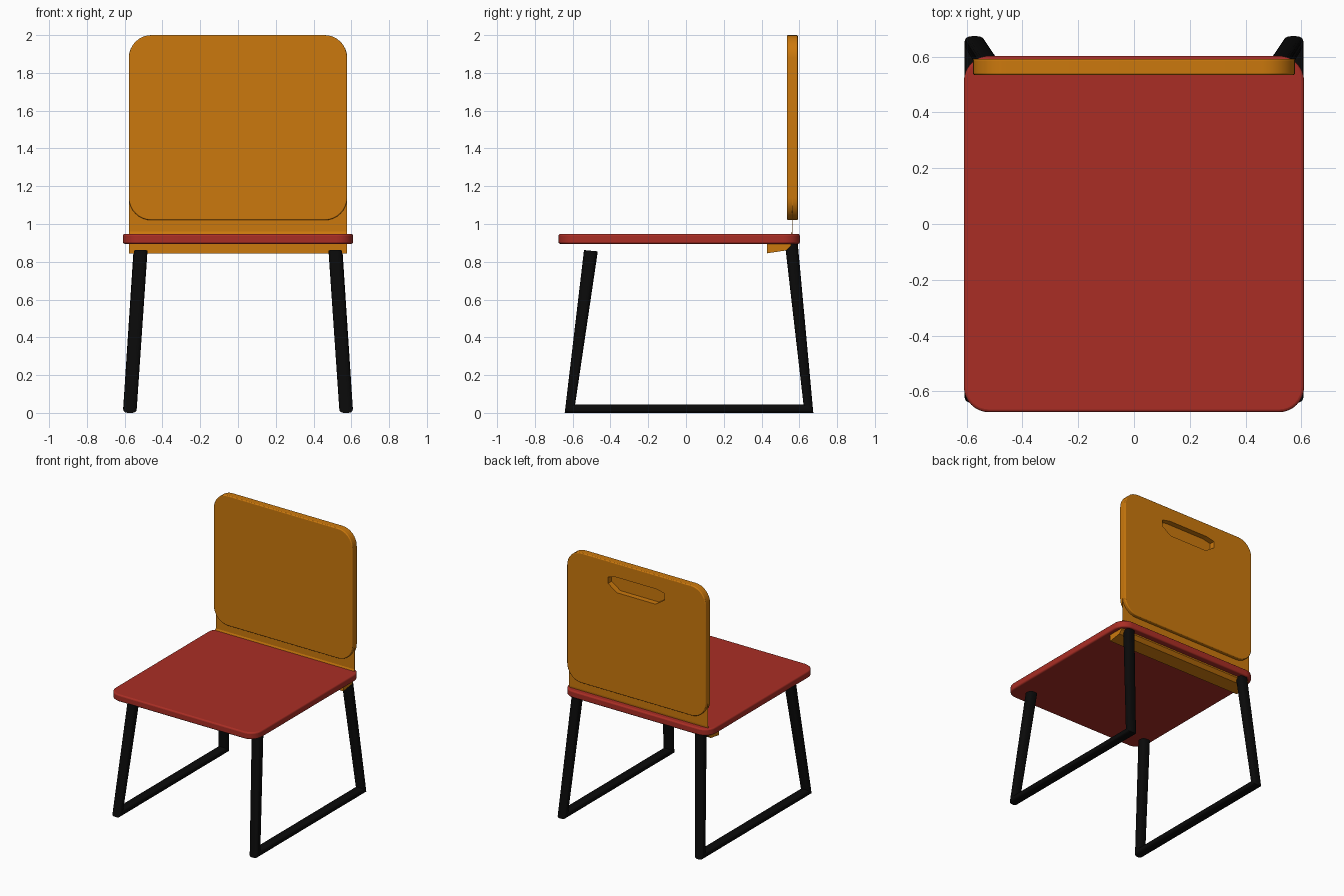
import bpy, bmesh
from math import cos, sin, pi, copysign

cube = bpy.data.objects.get("Cube")
if cube:
    bpy.data.objects.remove(cube, do_unlink=True)


def material(name, color):
    m = bpy.data.materials.new(name)
    m.use_nodes = True
    m.diffuse_color = (*color, 1)
    m.node_tree.nodes["Principled BSDF"].inputs["Base Color"].default_value = (*color, 1)
    return m


orange = material("orange", (0.6, 0.19, 0.004))
red = material("red", (0.4, 0.027, 0.018))
black = material("black", (0.003, 0.003, 0.003))


def loft(name, rings, mat):
    """Skin a list of equal point rings and cap both ends."""
    bm = bmesh.new()
    loops = [[bm.verts.new(p) for p in ring] for ring in rings]
    n = len(loops[0])
    for a, b in zip(loops, loops[1:]):
        for i in range(n):
            j = (i + 1) % n
            bm.faces.new((a[i], a[j], b[j], b[i]))
    bm.faces.new(loops[0])
    bm.faces.new(loops[-1])
    bmesh.ops.recalc_face_normals(bm, faces=bm.faces)
    mesh = bpy.data.meshes.new(name)
    bm.to_mesh(mesh)
    bm.free()
    mesh.materials.append(mat)
    ob = bpy.data.objects.new(name, mesh)
    bpy.context.collection.objects.link(ob)
    return ob


def prism(name, profile, axis, lo, hi, mat):
    """Extrude a 2D profile along one axis."""
    def place(p, d):
        q = list(p)
        q.insert(axis, d)
        return q
    return loft(name, [[place(p, d) for p in profile] for d in (lo, hi)], mat)


def rounded_rect(x0, x1, y0, y1, r, steps=8):
    centres = ((x1 - r, y1 - r), (x0 + r, y1 - r), (x0 + r, y0 + r), (x1 - r, y0 + r))
    return [(cx + r * cos((k + s / steps) * pi / 2), cy + r * sin((k + s / steps) * pi / 2))
            for k, (cx, cy) in enumerate(centres) for s in range(steps + 1)]


def soften(ob, width):
    mod = ob.modifiers.new("soft_edge", 'BEVEL')
    mod.width = width
    mod.segments = 3
    mod.limit_method = 'ANGLE'
    mod.angle_limit = 0.8


def smooth(ob):
    bpy.ops.object.select_all(action='DESELECT')
    ob.select_set(True)
    bpy.context.view_layer.objects.active = ob
    bpy.ops.object.shade_smooth_by_angle(angle=0.6)


# Seat board
seat = prism("seat", rounded_rect(-0.61, 0.61, -0.675, 0.603, 0.09), 2, 0.895, 0.947, red)
soften(seat, 0.01)
smooth(seat)

# Backrest with a hand grip sunk into its rear face
backrest = prism("backrest", rounded_rect(-0.578, 0.578, 1.02, 2.0, 0.12), 1, 0.535, 0.592, orange)
soften(backrest, 0.006)
grip = [(-0.16, 1.78), (0.16, 1.78), (0.235, 1.83), (0.235, 1.88),
        (0.17, 1.895), (-0.17, 1.895), (-0.235, 1.88), (-0.235, 1.83)]
cutter = prism("grip_cutter", grip, 1, 0.55, 0.65, orange)
cutter.hide_render = True
cut = backrest.modifiers.new("hand_grip", 'BOOLEAN')
cut.operation = 'DIFFERENCE'
cut.object = cutter
smooth(backrest)
bpy.context.view_layer.update()
for mod in [m.name for m in backrest.modifiers]:
    bpy.ops.object.modifier_apply(modifier=mod)
bpy.data.objects.remove(cutter, do_unlink=True)

# Bracket: thin upright sheet joined to a wedge under the seat
bracket = [(0.43, 0.845), (0.53, 0.86), (0.555, 0.885), (0.565, 0.96), (0.565, 1.14),
           (0.561, 1.14), (0.561, 0.96), (0.535, 0.897), (0.43, 0.897)]
prism("back_bracket", bracket, 0, -0.578, 0.578, orange)

# Sled legs: outer and inner (y, z) outline at each corner, plus x of the tube
corners = [((-0.54, 0.862), (-0.467, 0.855), 0.515),
           ((-0.642, 0.0), (-0.587, 0.045), 0.572),
           ((0.674, 0.0), (0.622, 0.045), 0.572),
           ((0.592, 0.893), (0.524, 0.893), 0.515)]


def power(v, e=0.7):
    return copysign(abs(v) ** e, v)


def tube_ring(outer, inner, x, side, n=20):
    ring = []
    for i in range(n):
        a = 2 * pi * i / n
        t = (1 + power(cos(a))) / 2
        ring.append((side * (x + 0.036 * power(sin(a))),
                     inner[0] + t * (outer[0] - inner[0]),
                     inner[1] + t * (outer[1] - inner[1])))
    return ring


for side, label in ((1, "left"), (-1, "right")):
    smooth(loft(label + "_leg_frame", [tube_ring(*c, side) for c in corners], black))
